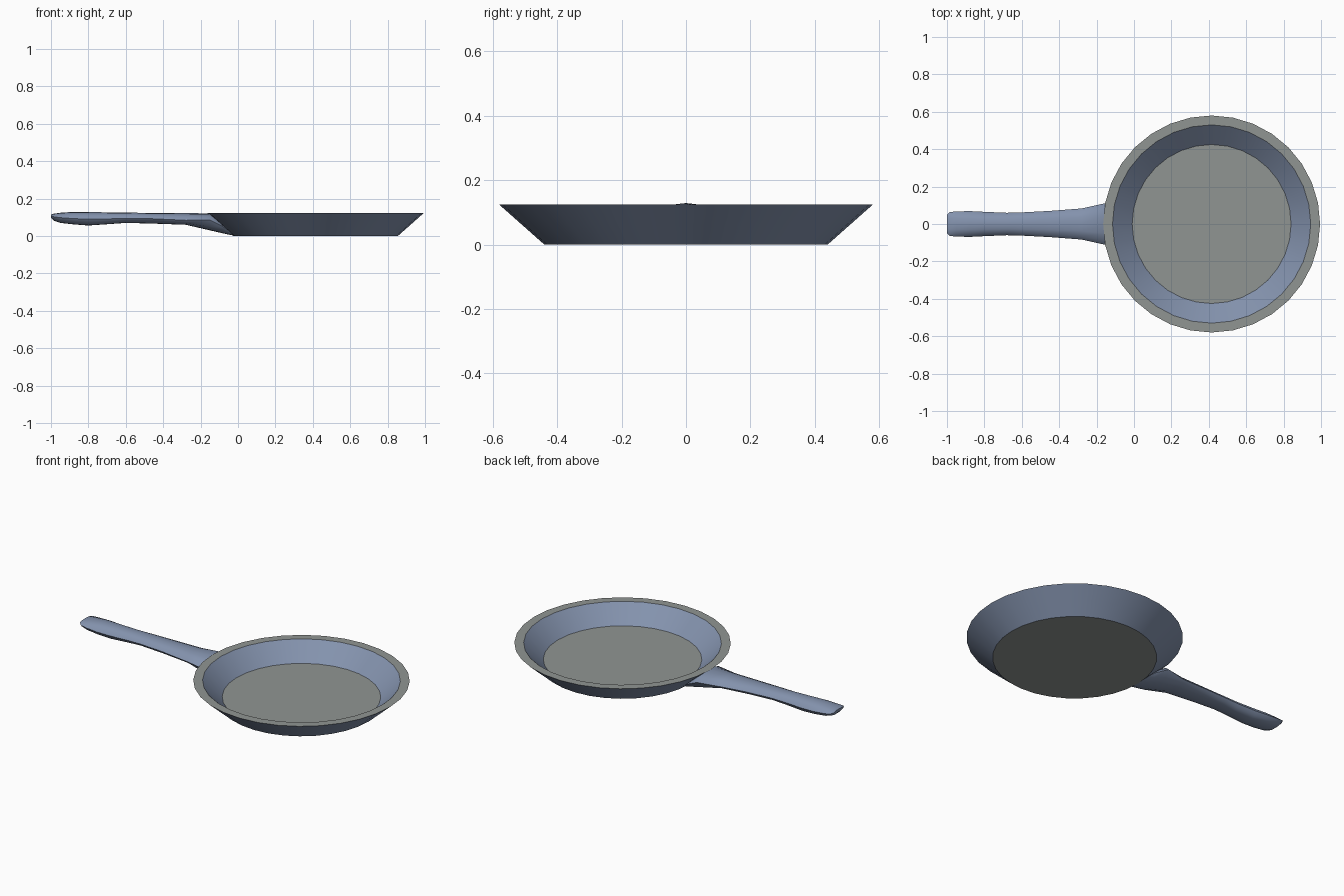
import bpy, bmesh, math

if "Cube" in bpy.data.objects:
    bpy.data.objects.remove(bpy.data.objects["Cube"])

CX = 0.415   # centre of the round pan
SEG = 32


def material(name, rgb):
    m = bpy.data.materials.new(name)
    m.diffuse_color = (*rgb, 1)
    m.use_nodes = True
    m.node_tree.nodes["Principled BSDF"].inputs["Base Color"].default_value = m.diffuse_color
    return m


BLUE = material("blue_grey", (0.23, 0.29, 0.42))
GREY = material("warm_grey", (0.28, 0.30, 0.29))


def finish(bm, name, angle):
    bmesh.ops.recalc_face_normals(bm, faces=bm.faces)
    me = bpy.data.meshes.new(name)
    bm.to_mesh(me)
    bm.free()
    ob = bpy.data.objects.new(name, me)
    bpy.context.collection.objects.link(ob)
    me.materials.append(BLUE)
    me.materials.append(GREY)
    bpy.ops.object.select_all(action='DESELECT')
    ob.select_set(True)
    bpy.context.view_layer.objects.active = ob
    bpy.ops.object.shade_smooth_by_angle(angle=math.radians(angle))
    return ob


def loft(bm, rings):
    """Skin closed rings of points and cap both ends."""
    loops = [[bm.verts.new(p) for p in r] for r in rings]
    n = len(loops[0])
    for a, b in zip(loops, loops[1:]):
        for i in range(n):
            j = (i + 1) % n
            bm.faces.new((a[i], a[j], b[j], b[i]))
    bm.faces.new(loops[0])
    bm.faces.new(loops[-1])


# Pan: underside, flared wall, flat rim, inner wall and floor
profile = [(0.44, 0), (0.51, 0.062), (0.58, 0.124), (0.53, 0.124), (0.425, 0.028)]
bm = bmesh.new()
loft(bm, [[(CX + r * math.cos(2 * math.pi * i / SEG),
            r * math.sin(2 * math.pi * i / SEG), z) for i in range(SEG)]
          for r, z in profile])
bm.normal_update()
for f in bm.faces:
    if abs(f.normal.z) > 0.98:      # floor, rim and underside are grey
        f.material_index = 1
finish(bm, "pan", 35)

# Handle stations: x, half width, top z, side edge z, bottom z
stations = [
    (-1.00, 0.048, 0.114, 0.108, 0.098),
    (-0.985, 0.064, 0.119, 0.103, 0.082),
    (-0.95, 0.067, 0.124, 0.098, 0.070),
    (-0.88, 0.069, 0.129, 0.093, 0.062),
    (-0.80, 0.065, 0.128, 0.090, 0.056),
    (-0.68, 0.060, 0.126, 0.092, 0.064),
    (-0.60, 0.062, 0.125, 0.094, 0.070),
    (-0.45, 0.070, 0.123, 0.092, 0.066),
    (-0.28, 0.083, 0.122, 0.084, 0.060),
    (-0.15, 0.112, 0.121, 0.085, 0.030),
    (-0.08, 0.090, 0.075, 0.050, 0.014),
    (-0.02, 0.060, 0.018, 0.010, 0.001),
]
# Half section: side factor, height factor (+1 top, 0 edge, -1 bottom)
half = [(0.45, 0.9), (0.8, 0.55), (1.0, 0.0), (0.8, -0.65), (0.4, -0.95)]
section = [(0, 1)] + half + [(0, -1)] + [(-s, h) for s, h in reversed(half)]
bm = bmesh.new()
loft(bm, [[(x, w * s, e + h * ((t - e) if h > 0 else (e - b))) for s, h in section]
          for x, w, t, e, b in stations])
finish(bm, "handle", 45)
